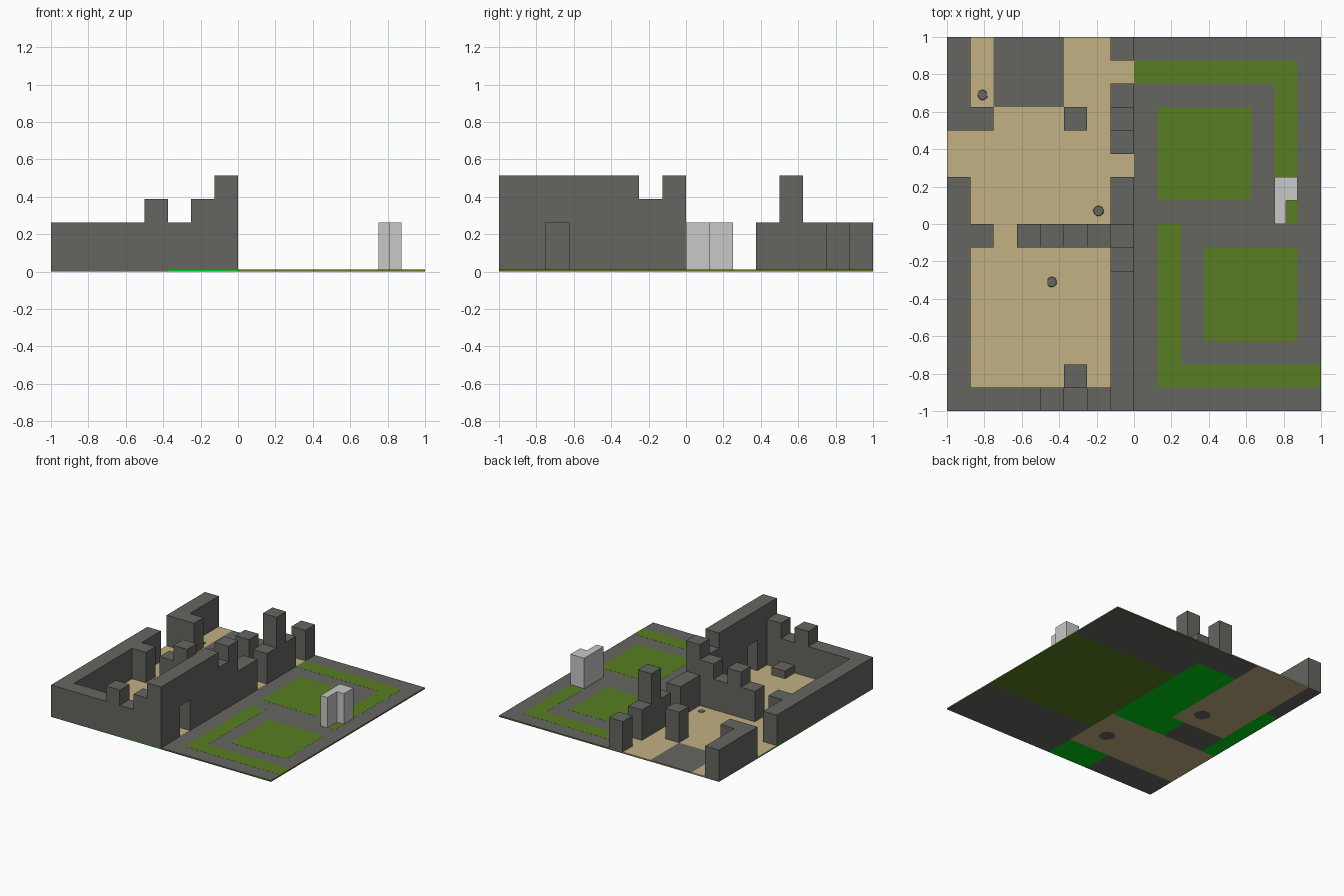
import bpy
import bmesh
import math
import random
from mathutils import Matrix, Vector

random.seed(4)
cube = bpy.data.objects.get("Cube")
if cube:
    bpy.data.objects.remove(cube, do_unlink=True)

CELL = 0.125
LOW, FLOOR = 0.008, 0.0125
ONE, TALL, FULL = FLOOR + 2 * CELL, FLOOR + 3 * CELL, FLOOR + 4 * CELL


def material(name, colour):
    m = bpy.data.materials.new(name)
    m.use_nodes = True
    m.diffuse_color = (*colour, 1)
    m.node_tree.nodes["Principled BSDF"].inputs["Base Color"].default_value = (*colour, 1)
    return m


STONE = material("dark_stone", (0.13, 0.13, 0.118))
SAND = material("sand", (0.54, 0.44, 0.23))
GRASS = material("grass", (0.098, 0.21, 0.016))
GREEN = material("bright_green", (0.0, 0.62, 0.008))
PALE = material("pale_stone", (0.58, 0.58, 0.58))


def finish(name, bm, mat):
    mesh = bpy.data.meshes.new(name)
    bm.to_mesh(mesh)
    bm.free()
    mesh.materials.append(mat)
    bpy.context.collection.objects.link(bpy.data.objects.new(name, mesh))


def blocks(name, mat, bottom, top, *rects):
    """Boxes on the cell grid, each given as x0, x1, y0, y1 in cells."""
    bm = bmesh.new()
    for x0, x1, y0, y1 in rects:
        size = Vector(((x1 - x0) * CELL, (y1 - y0) * CELL, top - bottom))
        mid = Vector(((x0 + x1) * CELL / 2, (y0 + y1) * CELL / 2, (top + bottom) / 2))
        bmesh.ops.create_cube(bm, size=1, matrix=Matrix.Translation(mid) @ Matrix.Diagonal((*size, 1)))
    finish(name, bm, mat)


def pebble(name, x, y, z, radius, depth):
    """A flat stone with an uneven outline."""
    bm = bmesh.new()
    bmesh.ops.create_cone(bm, cap_ends=True, segments=9, radius1=radius, radius2=radius * 0.9,
                          depth=depth, matrix=Matrix.Translation((x, y, z + depth / 2)))
    for v in bm.verts:
        v.co.x = x + (v.co.x - x) * random.uniform(0.85, 1.1)
    finish(name, bm, STONE)


# Lower ground layer, showing on the underside and the rim
blocks("lower_ground_stone", STONE, 0.001, LOW,
       (-8, -3, -8, -6), (-8, -7, 4, 8), (-7, -4, -2, 0), (-3, 0, 6, 8))
blocks("lower_ground_sand", SAND, 0.001, LOW, (-8, 0, -6, -2), (-7, -3, 0, 8))
blocks("lower_ground_green", GREEN, 0.001, LOW,
       (-3, 0, -8, -6), (-4, 0, -2, 0), (-3, 0, 0, 6), (-8, -7, -2, 4))
blocks("garden_underside_stone", STONE, 0.001, 0.003, (0, 8, -8, -4), (0, 8, 4, 8))
blocks("garden_underside_grass", GRASS, 0.001, 0.003, (0, 8, -4, 4))
blocks("garden_soil", GRASS, 0.003, LOW, (0, 8, -8, 8))

# Garden paving and lawns
blocks("garden_paving", STONE, LOW, 0.0118, (0, 8, -8, 8))
blocks("lawn_squares", GRASS, LOW, FLOOR, (1, 5, 1, 5), (3, 7, -5, -1))
blocks("lawn_borders", GRASS, LOW, FLOOR,
       (0, 7, 6, 7), (6, 7, 0, 6), (1, 2, -7, 0), (1, 8, -7, -6))

# Room floors
blocks("room_floor", SAND, LOW, FLOOR,
       (-7, -1, -7, -1), (-6, -5, -1, 0), (-7, -1, 0, 5), (-7, -6, 5, 8), (-3, -1, 5, 8),
       (-8, -7, 2, 4), (-1, 0, 2, 3), (-1, 0, 6, 7), (-1, 0, -6, -5))
blocks("floor_slab", STONE, LOW, FLOOR, (-6, -3, 5, 8))

# Outer walls
blocks("west_wall", STONE, LOW, ONE, (-8, -7, -7, 2))
blocks("northwest_wall", STONE, LOW, ONE, (-8, -7, 4, 8), (-7, -6, 4, 5))
blocks("front_wall", STONE, LOW, ONE, (-8, -1, -8, -7))
blocks("east_wall", STONE, LOW, FULL, (-1, 0, -8, -6), (-1, 0, -5, -2), (-1, 0, -1, 0))
blocks("east_wall_lintel", STONE, ONE, FULL, (-1, 0, -6, -5))
blocks("east_wall_notch", STONE, LOW, TALL, (-1, 0, -2, -1))
blocks("east_wall_low", STONE, LOW, ONE, (-1, 0, 0, 2), (-1, 0, 3, 4), (-1, 0, 5, 6), (-1, 0, 7, 8))
blocks("east_tower", STONE, LOW, FULL, (-1, 0, 4, 5))

# Dividing wall and the raised blocks along both cross walls
blocks("dividing_wall", STONE, LOW, ONE, (-7, -6, -1, 0), (-5, -1, -1, 0))
for name, y in (("front_wall_merlons", -8), ("dividing_wall_merlons", -1)):
    blocks(name, STONE, ONE, TALL, (-4, -3, y, y + 1), (-2, -1, y, y + 1))

# Loose blocks inside the rooms
blocks("pillar", STONE, LOW, ONE, (-3, -2, 4, 5))
blocks("low_step", STONE, LOW, FLOOR + CELL / 2, (-3, -2, -7, -6))

# Pale monument in the garden
blocks("monument", PALE, LOW, ONE, (6, 7, 1, 2), (6, 6.5, 0, 1))

# Flat stones on the floor and underneath
for i, (x, y) in enumerate(((-0.81, 0.69), (-0.19, 0.07), (-0.44, -0.31))):
    pebble(f"floor_pebble_{i + 1}", x, y, FLOOR - 0.001, 0.029, 0.004)
for i, (x, y) in enumerate(((-0.18, -0.53), (-0.53, 0.17))):
    pebble(f"underside_pebble_{i + 1}", x, y, 0, 0.065, 0.004)
